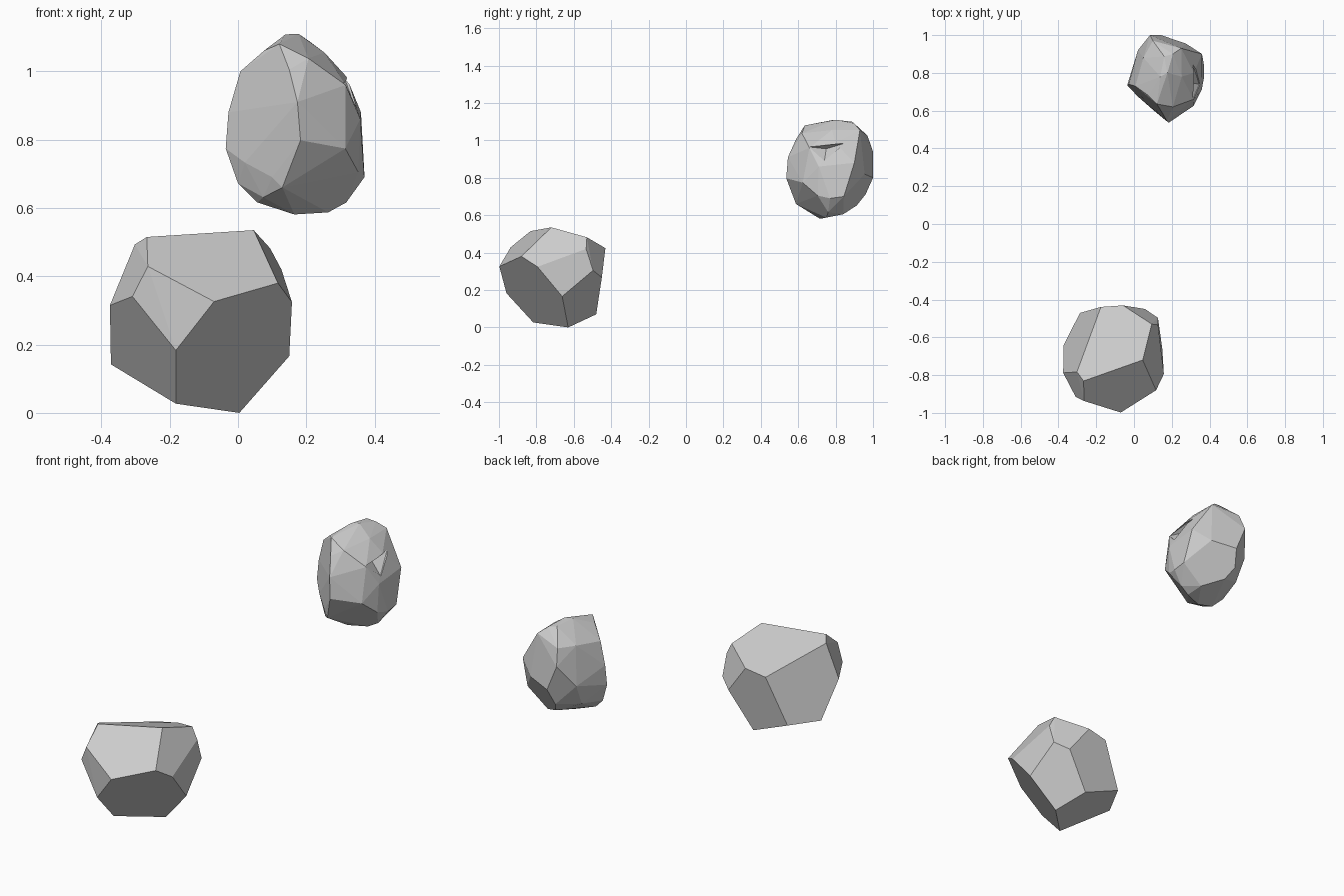
import bpy, bmesh, math


def hull_rock(name, corners, merge_angle):
    """Faceted stone: convex hull of its corners, near-coplanar faces merged."""
    bm = bmesh.new()
    for c in corners:
        bm.verts.new(c)
    res = bmesh.ops.convex_hull(bm, input=bm.verts)
    junk = {v for v in res["geom_interior"] + res["geom_unused"]
            if isinstance(v, bmesh.types.BMVert)}
    bmesh.ops.delete(bm, geom=list(junk), context='VERTS')
    bmesh.ops.dissolve_limit(bm, angle_limit=math.radians(merge_angle),
                             verts=bm.verts, edges=bm.edges)
    bmesh.ops.recalc_face_normals(bm, faces=bm.faces)
    mesh = bpy.data.meshes.new(name)
    bm.to_mesh(mesh)
    bm.free()
    obj = bpy.data.objects.new(name, mesh)
    bpy.context.collection.objects.link(obj)
    return obj


# large boulder with broad flat facets
hull_rock("large_boulder", [
    (-.267, -.831, .515), (.046, -.72, .535), (-.302, -.783, .493),
    (-.264, -.937, .429), (-.309, -.915, .341), (-.375, -.788, .315),
    (-.07, -.998, .326), (-.182, -.96, .183), (-.182, -.817, .027),
    (.004, -.63, 0), (.15, -.662, .166), (.158, -.794, .324),
    (.117, -.88, .38), (-.372, -.64, .142),
    (.094, -.53, .482), (.127, -.534, .42), (.127, -.497, .305),
    (.058, -.45, .267), (-.058, -.431, .424), (-.175, -.439, .403),
    (-.286, -.471, .156), (-.073, -.48, .07)], 4)

# small boulder, finer facets
small = hull_rock("small_boulder", [
    # front-left facet
    (-.036, .735, .774), (-.028, .74, .88), (.007, .73, 1.0),
    (.077, .68, 1.061), (.121, .635, 1.08), (.15, .588, 1.005),
    (.174, .545, .91), (.183, .536, .798), (.02, .675, .733),
    (.10, .605, .69),
    # underside
    (.13, .588, .66), (.074, .65, .631), (0, .72, .672), (.057, .70, .616),
    (.165, .716, .581), (.264, .75, .587), (.25, .84, .605),
    (.317, .76, .616), (.15, .913, .652),
    # crown
    (.139, .78, 1.108), (.177, .80, 1.11), (.16, .887, 1.10),
    (.206, .90, 1.09), (.206, .62, 1.038),
    # right facet
    (.25, .93, 1.055), (.253, .78, 1.055), (.317, .80, .985),
    (.315, .66, .96), (.36, .90, .88), (.358, .71, .86),
    (.37, .844, .70), (.37, .77, .69), (.352, .704, .705),
    (.314, .624, .774),
    # back
    (.085, 1.0, .94), (.143, 1.0, .80), (.10, .97, 1.026),
    (.12, .96, .711), (.275, .955, .82), (.021, .92, .82),
    (.03, .86, .70), (.05, .88, 1.02)], 2)

# chipped slit in the right facet
chip = hull_rock("chip_cutter", [
    (.31, .657, .965), (.31, .85, .985), (.285, .75, .955),
    (.345, .74, .89), (.40, .657, .965), (.40, .85, .985), (.40, .74, .90)], 1)
chip.hide_render = True
chip.hide_viewport = True
cut = small.modifiers.new("chip", 'BOOLEAN')
cut.operation = 'DIFFERENCE'
cut.solver = 'EXACT'
cut.object = chip
